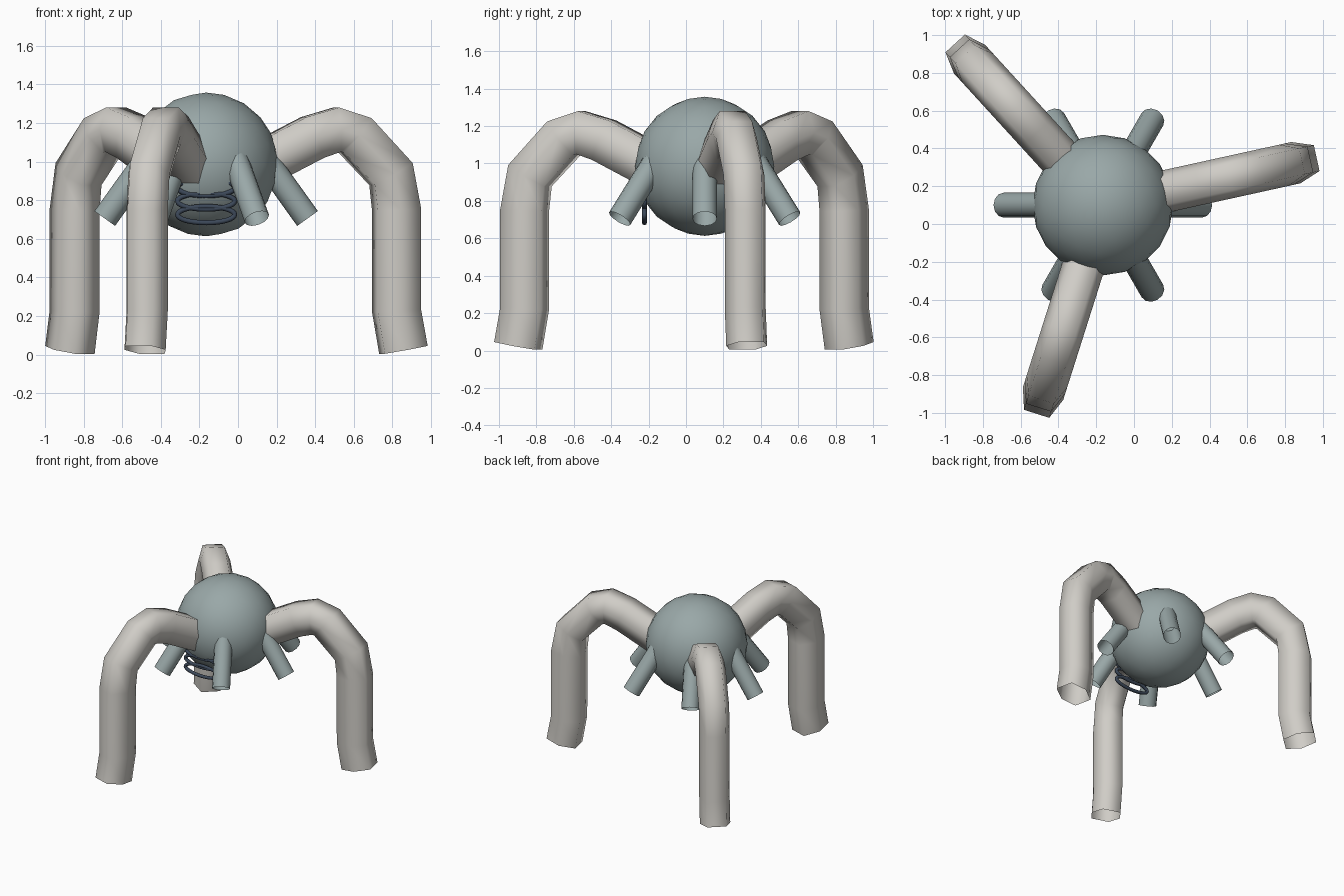
import bpy, bmesh, math
from mathutils import Vector, Matrix

old = bpy.data.objects.get("Cube")
if old:
    bpy.data.objects.remove(old, do_unlink=True)

CENTRE = Vector((-0.165, 0.10, 0.985))
AXIS = Vector((CENTRE.x, CENTRE.y, 0))


def material(name, rgb):
    m = bpy.data.materials.new(name)
    m.use_nodes = True
    m.diffuse_color = (*rgb, 1)
    m.node_tree.nodes["Principled BSDF"].inputs["Base Color"].default_value = (*rgb, 1)
    return m


GREY = material("blue grey", (0.32, 0.39, 0.39))
BONE = material("warm white", (0.63, 0.61, 0.57))
NAVY = material("dark navy", (0.045, 0.065, 0.10))


def finish(name, bm, mat):
    bmesh.ops.recalc_face_normals(bm, faces=bm.faces)
    mesh = bpy.data.meshes.new(name)
    bm.to_mesh(mesh)
    bm.free()
    mesh.materials.append(mat)
    for p in mesh.polygons:
        p.use_smooth = True
    ob = bpy.data.objects.new(name, mesh)
    bpy.context.collection.objects.link(ob)
    return ob


def sweep(path, section, closed=False):
    """Open tube along a path in the xz plane; section holds (in-plane, y) offsets."""
    bm = bmesh.new()
    n = len(path)
    rings = []
    for i, (x, z) in enumerate(path):
        a = Vector(path[(i - 1) % n if closed else max(i - 1, 0)])
        b = Vector(path[(i + 1) % n if closed else min(i + 1, n - 1)])
        t = (b - a).normalized()
        rings.append([bm.verts.new((x - t.y * u, v, z + t.x * u)) for u, v in section])
    k = len(section)
    for i in range(n if closed else n - 1):
        r, s = rings[i], rings[(i + 1) % n]
        for j in range(k):
            bm.faces.new((r[j], r[(j + 1) % k], s[(j + 1) % k], s[j]))
    return bm


def circle(radius, count):
    return [(radius * math.cos(math.tau * i / count), radius * math.sin(math.tau * i / count))
            for i in range(count)]


def around(bm, degrees):
    bm.transform(Matrix.Translation(AXIS) @ Matrix.Rotation(math.radians(degrees), 4, 'Z'))


# Round body
bm = bmesh.new()
bmesh.ops.create_icosphere(bm, subdivisions=3, radius=0.372)
bm.transform(Matrix.Translation(CENTRE))
finish("body", bm, GREY)

# Three arched six-sided legs, open at the foot
leg_path = [(0.25, 0.965), (0.565, 1.125), (0.695, 1.165), (0.79, 1.135),
            (0.98, 0.935), (1.01, 0.75), (1.01, 0.225), (1.046, 0.025)]
leg_section = [(0.115, 0.07), (0, 0.112), (-0.115, 0.07),
               (-0.115, -0.07), (0, -0.112), (0.115, -0.07)]
for i, name in enumerate(("left_leg", "back_right_leg", "front_leg")):
    bm = sweep(leg_path, leg_section)
    around(bm, 12.4 + 120 * i)
    finish(name, bm, BONE)

# Six short pipes pointing outward and down
for i in range(6):
    bm = sweep([(0.235, 1.11), (0.525, 0.705)], circle(0.066, 12))
    around(bm, 60 * i)
    finish(f"pipe_{i + 1}", bm, GREY)

# Stack of flat oval coils on the front
for i in range(3):
    oval = [(0.148 * math.cos(math.tau * a / 32), 0.042 * math.sin(math.tau * a / 32))
            for a in range(32)]
    bm = sweep(oval, circle(0.013, 8), closed=True)
    bm.transform(Matrix.Translation((CENTRE.x, -0.222, 0.725 + 0.07 * i)))
    finish(f"coil_{i + 1}", bm, NAVY)
